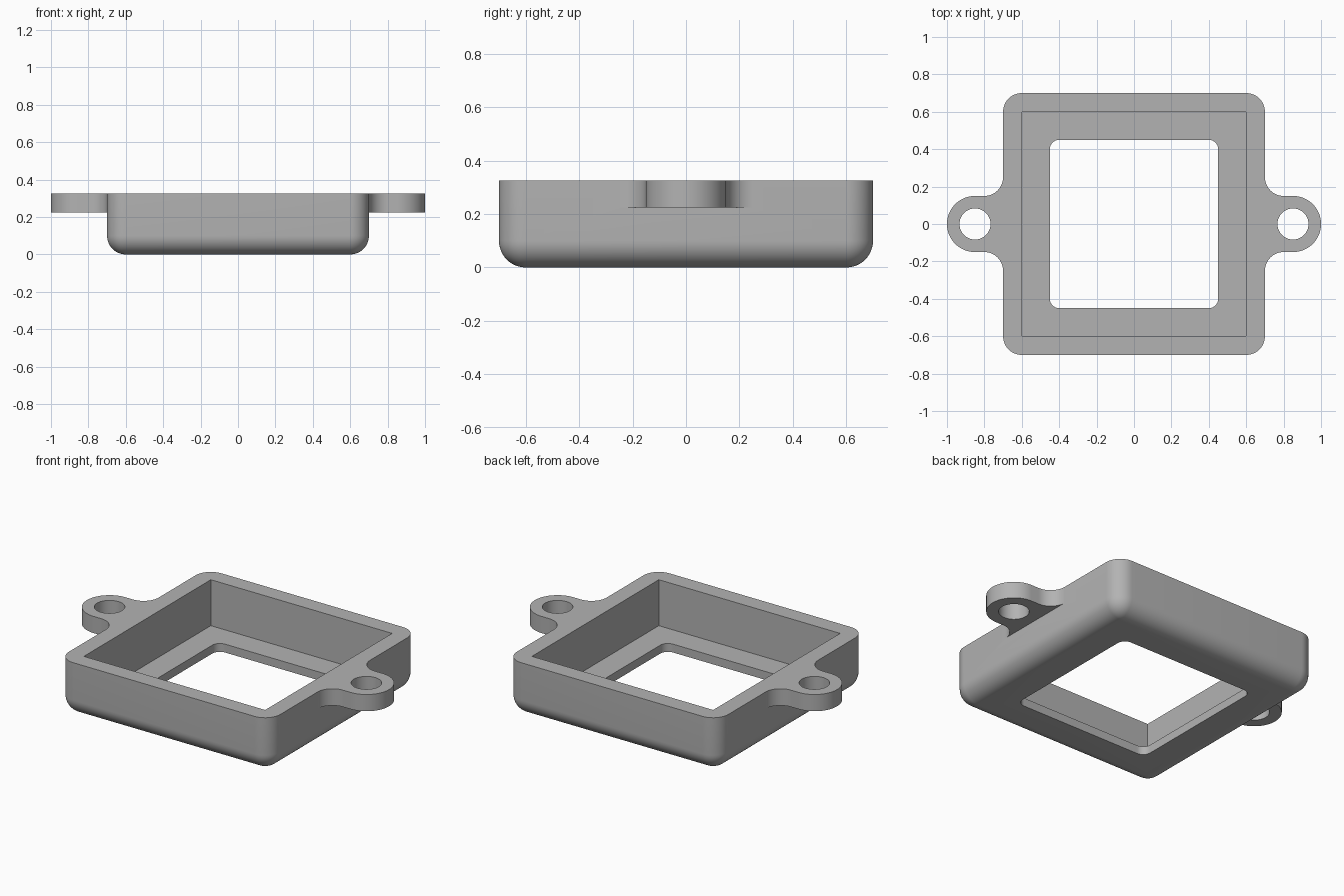
import bpy, bmesh
from math import pi, sin, cos, radians
from mathutils import Vector

if "Cube" in bpy.data.objects:
    bpy.data.objects.remove(bpy.data.objects["Cube"], do_unlink=True)

HEIGHT, FLOOR, ROUND, STEPS = 0.325, 0.05, 0.1, 12

grey = bpy.data.materials.new("light grey")
grey.use_nodes = True
grey.diffuse_color = (0.45, 0.45, 0.45, 1)
grey.node_tree.nodes["Principled BSDF"].inputs["Base Color"].default_value = grey.diffuse_color


def arc(cx, cy, r, start, end, n):
    """Points along an arc, angles in degrees."""
    angles = [radians(start + (end - start) * i / n) for i in range(n + 1)]
    return [(cx + r * cos(a), cy + r * sin(a)) for a in angles]


def rounded_square(half, r):
    c = half - r
    corners = [(c, c), (-c, c), (-c, -c), (c, -c)]
    return [p for i, (x, y) in enumerate(corners)
            for p in arc(x, y, r, 90 * i, 90 * i + 90, STEPS)]


def make_object(name, bm):
    bmesh.ops.remove_doubles(bm, verts=bm.verts, dist=1e-5)
    bmesh.ops.recalc_face_normals(bm, faces=bm.faces)
    mesh = bpy.data.meshes.new(name)
    bm.to_mesh(mesh)
    bm.free()
    mesh.materials.append(grey)
    ob = bpy.data.objects.new(name, mesh)
    bpy.context.collection.objects.link(ob)
    return ob


# Tray: closed loft of (half width, corner radius, z) rings
rings = [(0.45, 0.05, FLOOR), (0.45, 0.05, 0)]
for i in range(STEPS + 1):
    a = pi / 2 * i / STEPS
    rings.append((0.6 + ROUND * sin(a), ROUND * sin(a), ROUND * (1 - cos(a))))
rings += [(0.7, ROUND, HEIGHT), (0.6, 0, HEIGHT), (0.6, 0, FLOOR)]

bm = bmesh.new()
loops = [[bm.verts.new((x, y, z)) for x, y in rounded_square(h, r)] for h, r, z in rings]
for k, low in enumerate(loops):
    high = loops[(k + 1) % len(loops)]
    for i in range(len(low)):
        j = (i + 1) % len(low)
        bm.faces.new((low[i], low[j], high[j], high[i]))
bmesh.ops.dissolve_degenerate(bm, dist=1e-5, edges=bm.edges)
tray = make_object("tray_frame", bm)


# Mounting ears: rounded lug with a screw hole and flared root
def make_ear(name, side):
    half = arc(0.85, 0, 0.15, 0, 90, 20) + arc(0.8, 0.25, 0.1, 270, 180, STEPS) + [(0.65, 0.25)]
    outline = half + [(x, -y) for x, y in reversed(half[1:])]
    hole = arc(0.85, 0, 0.083, 0, 360, 40)[:-1]
    bm = bmesh.new()
    for points in (outline, hole):
        vs = [bm.verts.new((side * x, y, HEIGHT - 0.1)) for x, y in points]
        for a, b in zip(vs, vs[1:] + vs[:1]):
            bm.edges.new((a, b))
    bmesh.ops.triangle_fill(bm, use_beauty=True, edges=bm.edges[:])
    res = bmesh.ops.extrude_face_region(bm, geom=bm.faces[:], use_keep_orig=True)
    top = [g for g in res["geom"] if isinstance(g, bmesh.types.BMVert)]
    bmesh.ops.translate(bm, verts=top, vec=Vector((0, 0, 0.1)))
    return make_object(name, bm)


# Fuse the ears into the tray
bpy.context.view_layer.objects.active = tray
for name, side in (("left_ear", 1), ("right_ear", -1)):
    ear = make_ear(name, side)
    mod = tray.modifiers.new("join_" + name, "BOOLEAN")
    mod.operation, mod.solver, mod.object = "UNION", "EXACT", ear
    bpy.ops.object.modifier_apply(modifier=mod.name)
    bpy.data.objects.remove(ear, do_unlink=True)

bpy.ops.object.select_all(action="DESELECT")
tray.select_set(True)
bpy.ops.object.shade_smooth_by_angle(angle=radians(30))
